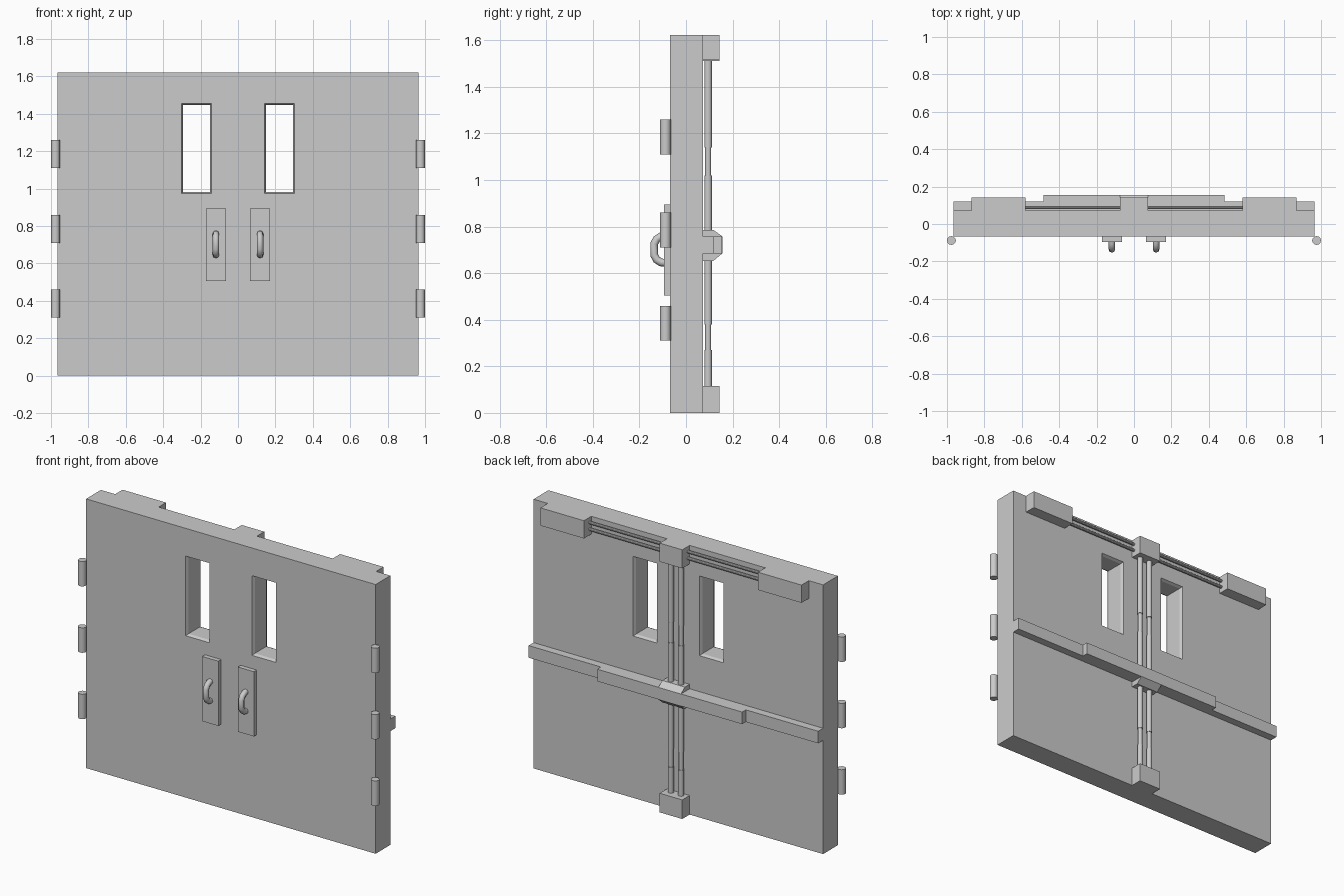
import bpy, bmesh, math
from mathutils import Vector

if "Cube" in bpy.data.objects:
    bpy.data.objects.remove(bpy.data.objects["Cube"])


def mesh_object(name, verts, faces):
    me = bpy.data.meshes.new(name)
    me.from_pydata(verts, [], faces)
    bm = bmesh.new()
    bm.from_mesh(me)
    bmesh.ops.recalc_face_normals(bm, faces=bm.faces)
    bm.to_mesh(me)
    bm.free()
    ob = bpy.data.objects.new(name, me)
    bpy.context.collection.objects.link(ob)
    return ob


def loft(name, rings):
    """Skin a stack of rings with equal point counts and cap both ends."""
    n = len(rings[0])
    faces = [tuple(range(n)), tuple(range((len(rings) - 1) * n, len(rings) * n))]
    for r in range(len(rings) - 1):
        for i in range(n):
            j = (i + 1) % n
            faces.append((r * n + i, r * n + j, r * n + n + j, r * n + n + i))
    return mesh_object(name, [p for ring in rings for p in ring], faces)


def rect(x0, x1, y, z0, z1):
    return [(x0, y, z0), (x1, y, z0), (x1, y, z1), (x0, y, z1)]


def box(name, x0, x1, y0, y1, z0, z1):
    return loft(name, [rect(x0, x1, y0, z0, z1), rect(x0, x1, y1, z0, z1)])


def rod(name, a, b, r, sides=12):
    a, b = Vector(a), Vector(b)
    bpy.ops.mesh.primitive_cylinder_add(vertices=sides, radius=r, depth=(b - a).length,
                                        location=(a + b) / 2)
    ob = bpy.context.object
    ob.name = name
    ob.rotation_euler = (b - a).to_track_quat('Z', 'Y').to_euler()
    bpy.ops.object.shade_smooth_by_angle(angle=math.radians(35))
    return ob


H, W, F, B = 1.622, 0.965, -0.068, 0.073   # door height, half width, front, back
OUT = 0.143                                # outer face of the bolt housings

# Door slab with bevelled window openings
door = box("door_slab", -W, W, F, B, 0, H)
for s in (-1, 1):
    rings = []
    for y, inset in ((F - 0.016, -0.016), (F + 0.016, 0.016),
                     (B - 0.016, 0.016), (B + 0.016, -0.016)):
        x = sorted((s * (0.141 + inset), s * (0.301 - inset)))
        # ring reaches the nominal opening size at the door faces
        g = 0.008 if inset < 0 else -0.008
        rings.append(rect(x[0] + g, x[1] - g, y, 0.975 + inset + g, 1.455 - inset - g))
    cutter = loft("window_cutter", rings)
    cutter.hide_render = True
    mod = door.modifiers.new("window", 'BOOLEAN')
    mod.object = cutter
    mod.solver = 'EXACT'
    bpy.context.view_layer.objects.active = door
    bpy.ops.object.modifier_apply(modifier=mod.name)
    bpy.data.objects.remove(cutter)

for s in (-1, 1):
    # Hinges
    for z in (0.31, 0.71, 1.11):
        rod("hinge", (s * 0.976, -0.088, z), (s * 0.976, -0.088, z + 0.15), 0.0235)

    # Handle plate and curved pull
    x = sorted((s * 0.065, s * 0.172))
    box("handle_plate", x[0], x[1], -0.095, F, 0.505, 0.895)
    cu = bpy.data.curves.new("handle", 'CURVE')
    cu.dimensions = '3D'
    cu.bevel_depth = 0.017
    cu.bevel_resolution = 2
    cu.use_fill_caps = True
    path = [(-0.085, 0.058), (-0.108, 0.056), (-0.126, 0.044), (-0.137, 0.024)]
    path += [(y, -z) for y, z in reversed(path)]
    sp = cu.splines.new('POLY')
    sp.points.add(len(path) - 1)
    for p, (y, z) in zip(sp.points, path):
        p.co = (s * 0.118, y, 0.702 + z, 1)
    sp.use_smooth = True
    bpy.context.collection.objects.link(bpy.data.objects.new("handle", cu))

    # Top side housings and their horizontal rods
    x = sorted((s * 0.58, s * 0.87))
    box("side_housing", x[0], x[1], B, OUT, 1.515, H)
    for z in (1.55, 1.59):
        rod("horizontal_rod", (s * 0.07, 0.088, z), (s * 0.585, 0.088, z), 0.009, 10)

    # Vertical bolt rods with narrower necks
    for z0, z1, r in ((0.11, 0.27, 0.0165), (0.27, 0.38, 0.013), (0.38, 0.66, 0.0165),
                      (0.78, 1.02, 0.0165), (1.02, 1.14, 0.013), (1.14, 1.515, 0.0165)):
        rod("vertical_rod", (s * 0.034, 0.095, z0), (s * 0.034, 0.095, z1), r)

# Centre housings at top and bottom
box("top_housing", -0.075, 0.075, B, OUT, 1.51, H)
box("bottom_housing", -0.075, 0.075, B, OUT, 0, 0.115)

# Push bar: long base, raised middle and chamfered centre block
box("bar_base", -W, W, B, 0.12, 0.685, 0.758)
box("bar_middle", -0.483, 0.483, 0.115, 0.155, 0.685, 0.758)
loft("bar_centre_block", [rect(-0.075, 0.075, B, 0.653, 0.785),
                          rect(-0.075, 0.075, 0.118, 0.653, 0.785),
                          rect(-0.075, 0.075, 0.156, 0.685, 0.758)])
